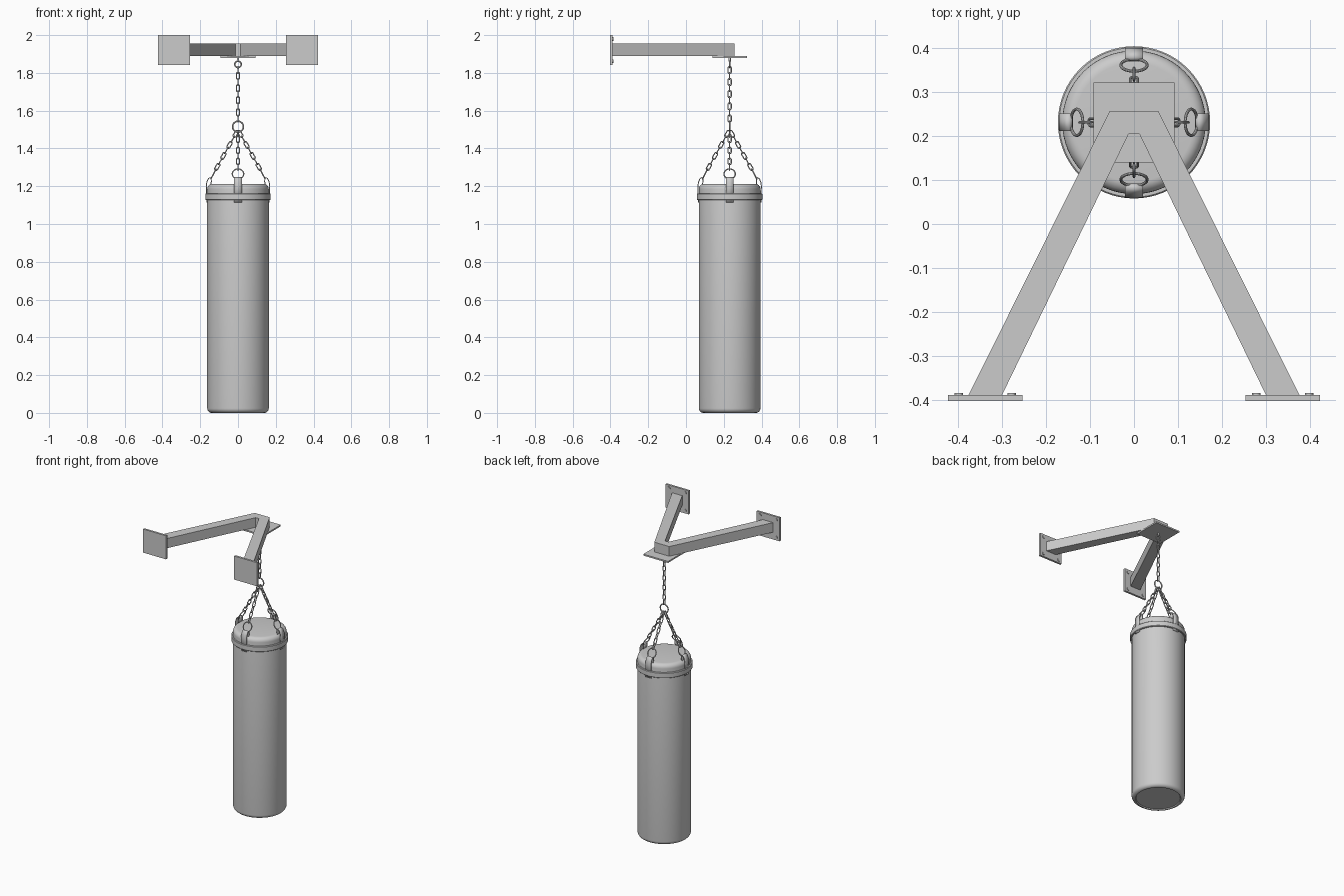
import bpy, bmesh
from math import pi, sin, cos, radians
from mathutils import Vector, Matrix

if "Cube" in bpy.data.objects:
    bpy.data.objects.remove(bpy.data.objects["Cube"])

CY = 0.231  # y of the bag axis


def finish(name, bm, smooth=False):
    bmesh.ops.recalc_face_normals(bm, faces=bm.faces[:])
    me = bpy.data.meshes.new(name)
    bm.to_mesh(me)
    bm.free()
    ob = bpy.data.objects.new(name, me)
    bpy.context.collection.objects.link(ob)
    if smooth:
        bpy.ops.object.select_all(action='DESELECT')
        bpy.context.view_layer.objects.active = ob
        ob.select_set(True)
        bpy.ops.object.shade_smooth_by_angle(angle=radians(35))
    return ob


def add_box(bm, lo, hi):
    lo, hi = Vector(lo), Vector(hi)
    m = Matrix.Translation((lo + hi) / 2) @ Matrix.Diagonal((*(hi - lo), 1))
    bmesh.ops.create_cube(bm, size=1, matrix=m)


def add_prism(bm, pts, offset):
    face = bm.faces.new([bm.verts.new(p) for p in pts])
    ext = bmesh.ops.extrude_face_region(bm, geom=[face])
    verts = [g for g in ext['geom'] if isinstance(g, bmesh.types.BMVert)]
    bmesh.ops.translate(bm, verts=verts, vec=offset)
    # extruding keeps the start face, so the prism is closed


def add_lathe(bm, profile, segs=64):
    rings = [[bm.verts.new((r * cos(2 * pi * i / segs), CY + r * sin(2 * pi * i / segs), z))
              for i in range(segs)] for r, z in profile]
    for a, b in zip(rings, rings[1:]):
        for i in range(segs):
            j = (i + 1) % segs
            bm.faces.new((a[i], a[j], b[j], b[i]))
    return rings


def add_link(bm, center, along, side, radius, straight, wire, segs=16, sides=8):
    """Round-wire loop lying in the plane of 'along' and 'side'."""
    along, side = along.normalized(), side.normalized()
    normal = along.cross(side)
    rings = []
    for i in range(segs):
        a = 2 * pi * (i + 0.5) / segs
        out = side * cos(a) + along * sin(a)
        c = center + out * radius + along * (straight if sin(a) > 0 else -straight)
        rings.append([bm.verts.new(c + (out * cos(t) + normal * sin(t)) * wire)
                      for t in (2 * pi * k / sides for k in range(sides))])
    for i in range(segs):
        p, q = rings[i], rings[(i + 1) % segs]
        for k in range(sides):
            n = (k + 1) % sides
            bm.faces.new((p[k], p[n], q[n], q[k]))


def chain(name, a, b, count, side):
    bm = bmesh.new()
    d = (b - a).normalized()
    side = side.normalized()
    for i in range(count):
        s = side if i % 2 else d.cross(side)
        pitch = (b - a).length / count
        add_link(bm, a + (b - a) * (i + 0.5) / count, d, s, 0.0085, pitch / 2 - 0.0055, 0.003)
    return finish(name, bm, True)


# V-shaped arm
half = [(-0.376, -0.389), (-0.055, 0.257), (-0.012, 0.205), (-0.30, -0.389)]
outline = half[:2] + [(-x, y) for x, y in half[1::-1]] \
    + [(-x, y) for x, y in half[:1:-1]] + half[2:]
bm = bmesh.new()
add_prism(bm, [(x, y, 1.89) for x, y in outline], (0, 0, 0.065))
finish("support_arm", bm)

# Hanger plate below the arm tip
bm = bmesh.new()
add_box(bm, (-0.092, 0.14, 1.88), (0.092, 0.322, 1.89))
finish("hanger_plate", bm)

# Wall plates with bolts
for s, label in ((-1, "left"), (1, "right")):
    bm = bmesh.new()
    add_box(bm, (s * 0.338 - 0.085, -0.402, 1.842), (s * 0.338 + 0.085, -0.388, 2.0))
    finish(label + "_wall_plate", bm)
    bm = bmesh.new()
    for dx in (-0.06, 0.06):
        for z in (1.862, 1.98):
            m = Matrix.Translation((s * 0.338 + dx, -0.387, z)) @ Matrix.Rotation(pi / 2, 4, 'X')
            bmesh.ops.create_cone(bm, cap_ends=True, segments=16, radius1=0.01,
                                  radius2=0.01, depth=0.007, matrix=m)
    finish(label + "_bolts", bm, True)

# Bag body with rounded ends
corner = [(k * pi / 12) for k in range(7)]
profile = [(0.135, 0.006), (0.139, 0.0)]
profile += [(0.139 + 0.024 * sin(a), 0.024 - 0.024 * cos(a)) for a in corner[1:]]
profile += [(0.135 + 0.028 * cos(a), 1.185 + 0.028 * sin(a)) for a in corner]
bm = bmesh.new()
rings = add_lathe(bm, profile)
bm.faces.new(rings[0])
bm.faces.new(rings[-1])
finish("bag_body", bm, True)

# Band around the top
bm = bmesh.new()
add_lathe(bm, [(0.16, 1.126), (0.17, 1.126), (0.173, 1.129), (0.173, 1.159),
               (0.17, 1.162), (0.16, 1.162), (0.16, 1.126)])
bmesh.ops.remove_doubles(bm, verts=bm.verts[:], dist=1e-5)
finish("top_band", bm, True)

# Main chain, eye bolt and gathering ring
X, Z = Vector((1, 0, 0)), Vector((0, 0, 1))
axis = lambda z: Vector((0, CY, z))
bm = bmesh.new()
bmesh.ops.create_cone(bm, cap_ends=True, segments=16, radius1=0.006, radius2=0.006,
                      depth=0.022, matrix=Matrix.Translation(axis(1.871)))
add_link(bm, axis(1.845), Z, X, 0.017, 0, 0.004, 24)
finish("eye_bolt", bm, True)
chain("main_chain", axis(1.832), axis(1.543), 9, X)
bm = bmesh.new()
add_link(bm, axis(1.515), Z, X, 0.029, 0, 0.004, 32)
finish("gathering_ring", bm, True)

# Four straps, each with a ring and a chain
strap = [(0.165, 1.115), (0.168, 1.20), (0.165, 1.222), (0.157, 1.24), (0.148, 1.246),
         (0.142, 1.24), (0.141, 1.225), (0.146, 1.20)]
for n, label in enumerate(("right", "back", "left", "front")):
    ang = n * pi / 2
    out = Vector((cos(ang), sin(ang), 0))
    side = Vector((-sin(ang), cos(ang), 0))
    at = lambda r, z: axis(z) + out * r
    bm = bmesh.new()
    rows = [[bm.verts.new(at(r, z) + side * w) for w in (-0.02, 0.02)] for r, z in strap]
    for a, b in zip(rows, rows[1:]):
        bm.faces.new((a[0], a[1], b[1], b[0]))
    ob = finish(label + "_strap", bm, True)
    mod = ob.modifiers.new("thickness", 'SOLIDIFY')
    mod.thickness = 0.005
    mod.offset = 0
    bm = bmesh.new()
    add_link(bm, at(0.13, 1.265), out * 0.46 - Z * 0.89, side, 0.03, 0, 0.0035, 32)
    finish(label + "_strap_ring", bm, True)
    chain(label + "_chain", at(0.004, 1.492), at(0.118, 1.288), 7, side)
